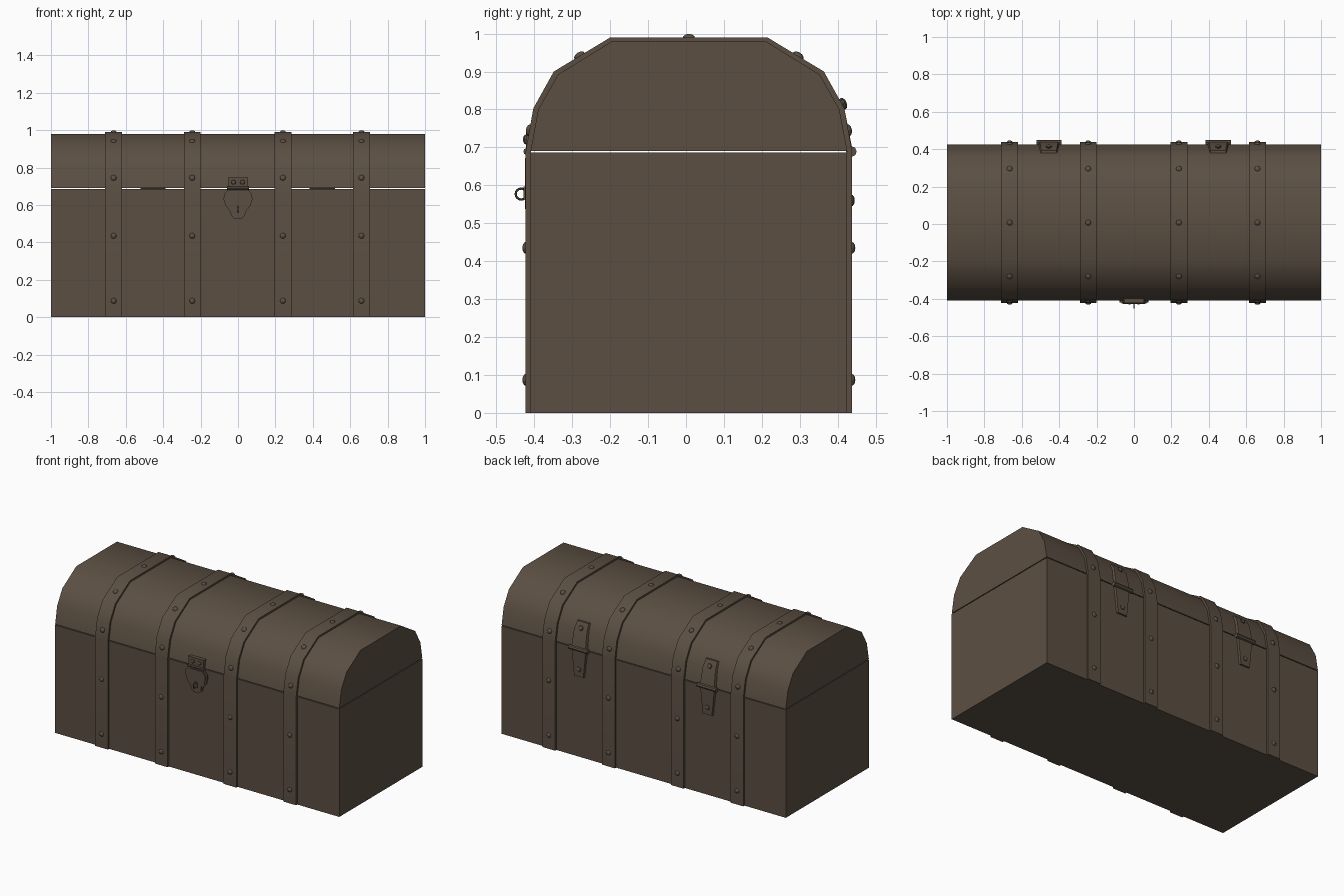
import bpy, bmesh, math
from mathutils import Vector, Matrix

if "Cube" in bpy.data.objects:
    bpy.data.objects.remove(bpy.data.objects["Cube"])

CY = 0.0075                      # chest centre in y (lock ring sticks out in front)
mat = bpy.data.materials.new("dark_brown")
mat.diffuse_color = (0.105, 0.078, 0.055, 1)
mat.use_nodes = True
mat.node_tree.nodes["Principled BSDF"].inputs["Base Color"].default_value = mat.diffuse_color


def finish(bm, name, smooth=40):
    bmesh.ops.recalc_face_normals(bm, faces=bm.faces)
    me = bpy.data.meshes.new(name)
    bm.to_mesh(me)
    bm.free()
    ob = bpy.data.objects.new(name, me)
    me.materials.append(mat)
    bpy.context.collection.objects.link(ob)
    if smooth:
        bpy.ops.object.select_all(action='DESELECT')
        ob.select_set(True)
        bpy.context.view_layer.objects.active = ob
        bpy.ops.object.shade_smooth_by_angle(angle=math.radians(smooth))
    return ob


def prism(bm, pts, direction):
    """Extrude a closed outline of 3D points along a direction."""
    f = bm.faces.new([bm.verts.new(p) for p in pts])
    r = bmesh.ops.extrude_face_region(bm, geom=[f], use_keep_orig=True)
    vs = [g for g in r['geom'] if isinstance(g, bmesh.types.BMVert)]
    bmesh.ops.translate(bm, verts=vs, vec=direction)


def loft(bm, sections, t):
    """Tapered plate through sections (x, half width, y, z), t thick outwards in y."""
    rings = []
    for x, w, y, z in sections:
        rings.append([bm.verts.new(p) for p in
                      ((x - w, y, z), (x + w, y, z), (x + w * .9, y + t, z), (x - w * .9, y + t, z))])
    for a, b in zip(rings, rings[1:]):
        for i in range(4):
            bm.faces.new((a[i], a[(i + 1) % 4], b[(i + 1) % 4], b[i]))
    bm.faces.new(rings[0])
    bm.faces.new(rings[-1])


def rivet(bm, pos, normal, r=0.016, h=0.010):
    rot = Vector(normal).to_track_quat('Z', 'Y').to_matrix().to_4x4()
    m = Matrix.Translation(pos) @ rot @ Matrix.Diagonal((r, r, h, 1))
    bmesh.ops.create_uvsphere(bm, u_segments=8, v_segments=6, radius=1, matrix=m)


def rod(bm, pos, r, length, seg=8):
    m = Matrix.Translation(pos) @ Matrix.Rotation(math.pi / 2, 4, 'Y')
    bmesh.ops.create_cone(bm, cap_ends=True, segments=seg, radius1=r, radius2=r,
                          depth=length, matrix=m)


# arched cross-section, right half from seam to top
half = [(0.4175, 0.691), (0.397, 0.80), (0.345, 0.892), (0.204, 0.979)]
arch = half + [(-y, z) for y, z in reversed(half)]
outer_half = [(0.430, 0.691), (0.410, 0.803), (0.356, 0.900), (0.207, 0.990)]
outer = outer_half + [(-y, z) for y, z in reversed(outer_half)]

# box body
bm = bmesh.new()
prism(bm, [(-1, CY + y, z) for y, z in
           ((0.4175, 0), (0.4175, 0.686), (-0.4175, 0.686), (-0.4175, 0))], (2, 0, 0))
finish(bm, "chest_body", 0)

# arched lid
bm = bmesh.new()
prism(bm, [(-1, CY + y, z) for y, z in arch], (2, 0, 0))
finish(bm, "chest_lid")

# straps with rivets
out_path = [(0.430, 0)] + outer + [(-0.430, 0)]
in_path = [(0.4165, 0)] + [(y * .998, z - .001) for y, z in arch] + [(-0.4165, 0)]
for i, x in enumerate((-0.665, -0.245, 0.24, 0.66)):
    bm = bmesh.new()
    prism(bm, [(x - .045, CY + y, z) for y, z in out_path + in_path[::-1]], (.09, 0, 0))
    finish(bm, f"strap_{i + 1}")
    bm = bmesh.new()
    rivet(bm, (x, CY, 0.989), (0, 0, 1))
    for s in (-1, 1):
        for z in (0.087, 0.435):
            rivet(bm, (x, CY + s * .429, z), (0, s, 0))
        rivet(bm, (x, CY + s * .420, 0.745), (0, s, .18))
        rivet(bm, (x, CY + s * .288, 0.941), (0, s * .52, .86))
    finish(bm, f"strap_rivets_{i + 1}")

# back hinges
for i, x in enumerate((-0.455, 0.45)):
    bm = bmesh.new()
    loft(bm, [(x, .055, .424, .698), (x, .050, .404, .80), (x, .044, .378, .845)], .014)
    loft(bm, [(x, .055, .424, .682), (x, .036, .424, .515)], .012)
    rod(bm, (x, .436, .689), .014, .135)
    rivet(bm, (x, .414, .815), (0, 1, .4))
    rivet(bm, (x, .435, .56), (0, 1, 0))
    finish(bm, f"hinge_{i + 1}", 30)

# lock: hasp plate, shield with raised centre, staple box and ring
FRONT = CY - 0.4175
shield = [(.055, .682), (.075, .655), (.077, .63), (.066, .595), (.045, .57), (.036, .542), (.018, .527)]
shield += [(-x, z) for x, z in reversed(shield)]
bm = bmesh.new()
prism(bm, [(x, FRONT + .012, z) for x, z in
           ((-.054, .692), (.054, .692), (.054, .747), (-.054, .747))], (0, -.024, 0))
for x in (-.024, .024):
    rivet(bm, (x, FRONT - .012, .721), (0, -1, 0), .013, .008)
rod(bm, (0, FRONT - .010, .689), .009, .116)
prism(bm, [(x, FRONT + .001, z) for x, z in shield], (0, -.010, 0))
prism(bm, [(x * .86, FRONT, .61 + (z - .61) * .87) for x, z in shield], (0, -.014, 0))
prism(bm, [(x, FRONT, z) for x, z in
           ((-.012, .562), (.012, .562), (.012, .597), (-.012, .597))], (0, -.018, 0))
finish(bm, "lock_plate", 30)
bpy.ops.mesh.primitive_torus_add(major_segments=16, minor_segments=6, major_radius=.0145,
                                 minor_radius=.003, location=(0, -.4345, .577),
                                 rotation=(0, math.pi / 2, 0))
ring = bpy.context.object
ring.name = "lock_ring"
ring.data.materials.append(mat)
bpy.ops.object.shade_smooth_by_angle(angle=math.radians(60))
